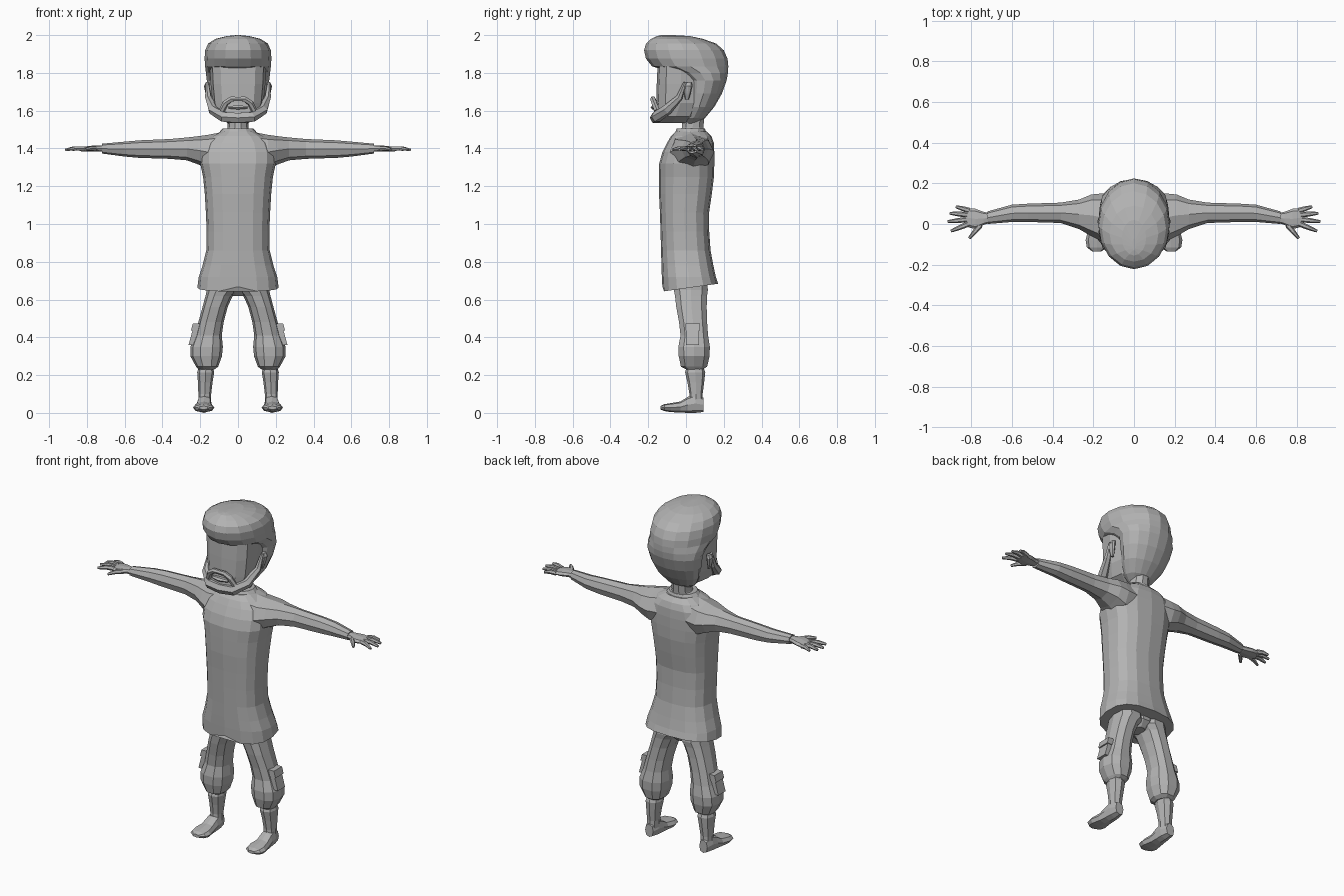
import bpy, bmesh, math
from mathutils import Vector

grey = bpy.data.materials.new("plain grey")
grey.diffuse_color = (0.45, 0.45, 0.45, 1)


def finish(name, bm, mirror=False):
    bmesh.ops.recalc_face_normals(bm, faces=bm.faces)
    mesh = bpy.data.meshes.new(name)
    bm.to_mesh(mesh)
    bm.free()
    mesh.materials.append(grey)
    ob = bpy.data.objects.new(name, mesh)
    bpy.context.collection.objects.link(ob)
    if mirror:
        ob.modifiers.new("mirror", 'MIRROR').use_mirror_merge = False
    return ob


def skin(bm, rings):
    """Bridge equal rings of points and cap both ends."""
    vs = [[bm.verts.new(p) for p in r] for r in rings]
    n = len(vs[0])
    for a, b in zip(vs, vs[1:]):
        for i in range(n):
            j = (i + 1) % n
            bm.faces.new((a[i], a[j], b[j], b[i]))
    bm.faces.new(vs[0])
    bm.faces.new(vs[-1])


def loft(name, axis, rows, n=12, power=1.0, mirror=False, adjust=None):
    """Rows are (station, low a, high a, low b, high b) of rounded sections."""
    def bend(v):
        return math.copysign(abs(v) ** power, v) if abs(v) > 1e-6 else 0
    rings = []
    for s, a0, a1, b0, b1 in rows:
        ring = []
        for i in range(n):
            t = 2 * math.pi * i / n
            a = (a0 + a1) / 2 + (a1 - a0) / 2 * bend(math.cos(t))
            b = (b0 + b1) / 2 + (b1 - b0) / 2 * bend(math.sin(t))
            ring.append(Vector({'z': (a, b, s), 'x': (s, a, b), 'y': (a, s, b)}[axis]))
        rings.append(ring)
    if adjust:
        adjust(rings)
    bm = bmesh.new()
    skin(bm, rings)
    return finish(name, bm, mirror)


def tube(name, path, radii, n=6, mirror=False, flat=1.0):
    pts = [Vector(p) for p in path]
    rings = []
    for k, p in enumerate(pts):
        d = (pts[min(k + 1, len(pts) - 1)] - pts[max(k - 1, 0)]).normalized()
        u = d.cross(Vector((0, 0, 1)))
        if u.length < 0.1:
            u = d.cross(Vector((0, 1, 0)))
        u.normalize()
        w = u.cross(d)
        rings.append([p + radii[k] * (u * math.cos(2 * math.pi * i / n) * flat
                                      + w * math.sin(2 * math.pi * i / n)) for i in range(n)])
    bm = bmesh.new()
    skin(bm, rings)
    return finish(name, bm, mirror)


def sym(rows):
    """Rows (z, half width, front y, back y) to full symmetric rows."""
    return [(z, -w, w, f, b) for z, w, f, b in rows]


# Hair: overhanging quiff in front, full at the back
loft("hair", 'z', sym([
    (1.53, .05, .0, .05), (1.56, .09, -.02, .10), (1.62, .13, -.01, .15),
    (1.69, .152, -.005, .19), (1.76, .165, -.01, .215), (1.80, .17, -.07, .222),
    (1.835, .174, -.18, .224), (1.875, .177, -.212, .22), (1.92, .174, -.222, .20),
    (1.955, .158, -.212, .16), (1.98, .12, -.185, .09), (1.995, .06, -.155, .02),
    (2.0, .008, -.13, -.07)]), n=16, power=1.0)

# Face, beard, moustache, mouth and ears
loft("face", 'z', sym([
    (1.535, .05, -.165, .02), (1.57, .11, -.168, .06), (1.64, .135, -.158, .10),
    (1.74, .145, -.155, .10), (1.85, .15, -.15, .10)]), n=12, power=.7)
side = [(.163, -.005, 1.75), (.157, -.035, 1.67), (.132, -.10, 1.605), (.075, -.155, 1.567)]
tube("beard", side + [(0, -.162, 1.562)] + [(-x, y, z) for x, y, z in side[::-1]],
     [.008, .018, .028, .03, .03, .03, .028, .018, .008])
lip = [(.085, -.155, 1.60), (.066, -.168, 1.64), (.035, -.175, 1.662)]
tube("moustache", lip + [(0, -.175, 1.662)] + [(-x, y, z) for x, y, z in lip[::-1]],
     [.016, .016, .015, .013, .015, .016, .016])
loft("lower_lip", 'x', [(-.05, -.175, -.15, 1.61, 1.625), (0, -.188, -.15, 1.605, 1.63),
                        (.05, -.175, -.15, 1.61, 1.625)], n=6)
loft("ear", 'z', [(1.66, .15, .162, -.005, .015), (1.69, .15, .172, -.01, .025),
                  (1.73, .15, .18, -.01, .035), (1.75, .15, .17, 0, .03)], n=8, mirror=True)

# Neck and collar
loft("neck", 'z', sym([(1.46, .07, -.04, .105), (1.51, .055, -.025, .095),
                       (1.57, .055, -.02, .10)]), n=10)
loft("collar", 'z', sym([(1.45, .12, -.07, .125), (1.49, .095, -.055, .105),
                         (1.505, .08, -.05, .10)]), n=12)


# Shirt with a hem that dips in front and is notched at the middle
def hem(rings):
    for p in rings[0]:
        p.z = .66 + .14 * p.y
        if p.y < -.05 and abs(p.x) < .03:
            p.z = .668


loft("shirt", 'z', sym([
    (.66, .215, -.125, .17), (.72, .208, -.128, .158), (.78, .188, -.13, .145),
    (.86, .168, -.132, .13), (.96, .166, -.135, .123), (1.06, .17, -.138, .122),
    (1.16, .176, -.143, .137), (1.25, .185, -.143, .148), (1.32, .20, -.142, .15),
    (1.38, .20, -.125, .15), (1.43, .18, -.10, .147), (1.465, .14, -.08, .135),
    (1.49, .09, -.055, .11)]), n=16, power=.78, adjust=hem)

# Sleeves, hands and fingers
loft("sleeve", 'x', [
    (.08, -.09, .14, 1.28, 1.487), (.16, -.085, .15, 1.29, 1.472),
    (.21, -.06, .145, 1.315, 1.465), (.27, -.025, .12, 1.337, 1.458),
    (.36, .005, .105, 1.345, 1.45), (.52, .01, .10, 1.35, 1.443),
    (.60, .01, .095, 1.357, 1.436), (.72, .0, .062, 1.373, 1.425)],
    n=8, power=.9, mirror=True)
loft("palm", 'x', [
    (.70, .01, .052, 1.383, 1.417), (.74, -.005, .06, 1.384, 1.416),
    (.78, -.025, .075, 1.383, 1.414), (.83, -.012, .078, 1.385, 1.408)],
    n=8, power=.8, mirror=True)
fingers = {"little_finger": ((.81, .066), (.875, .085)), "ring_finger": ((.82, .045), (.905, .053)),
           "middle_finger": ((.82, .022), (.915, .012)), "index_finger": ((.815, 0), (.90, -.035)),
           "thumb": ((.755, -.005), (.81, -.07))}
for name, ((x0, y0), (x1, y1)) in fingers.items():
    xm, ym = (x0 + x1) / 2, (y0 + y1) / 2
    tube(name, [(x0, y0, 1.398), (xm, ym, 1.401), (x1, y1, 1.393)], [.014, .012, .007], mirror=True)

# Baggy shorts with gathered cuffs
loft("shorts_leg", 'z', [
    (.23, .125, .21, .0, .09), (.245, .105, .222, -.03, .115), (.30, .085, .252, -.042, .128),
    (.35, .08, .252, -.044, .13), (.41, .086, .228, -.032, .12), (.48, .076, .21, -.04, .115),
    (.56, .055, .188, -.055, .113), (.62, .028, .172, -.062, .115), (.65, 0, .165, -.068, .12),
    (.74, 0, .16, -.07, .11)], n=10, power=.85, mirror=True)
loft("crotch", 'z', sym([(.62, .035, -.02, .075), (.655, .07, -.06, .11), (.74, .10, -.07, .11)]), n=10)

# Side pockets, leaning with the leg
for name, grow, out in (("pocket", 0, 0), ("pocket_flap", .004, .008)):
    bm = bmesh.new()
    bmesh.ops.create_cube(bm, size=1)
    low, high = (.36, .47) if not grow else (.435, .474)
    for v in bm.verts:
        z = low if v.co.z < 0 else high
        lean = (.47 - z) * .27
        x = (.232 + out if v.co.x > 0 else .18) + lean
        v.co = (x, .035 + v.co.y * (.068 + 2 * grow), z)
    finish(name, bm, True)

# Lower legs and feet
loft("lower_leg", 'z', [
    (.04, .143, .21, .015, .09), (.10, .142, .21, .018, .088), (.16, .135, .212, .008, .096),
    (.215, .126, .216, -.005, .102), (.25, .135, .205, .005, .09)], n=8, power=.85, mirror=True)
loft("foot", 'y', [
    (.092, .152, .205, .005, .08), (.05, .14, .216, .0, .10), (.01, .138, .22, .0, .085),
    (-.03, .136, .226, .002, .06), (-.08, .125, .238, .004, .052), (-.115, .132, .232, .01, .046),
    (-.135, .16, .205, .018, .036)], n=8, power=.8, mirror=True)
